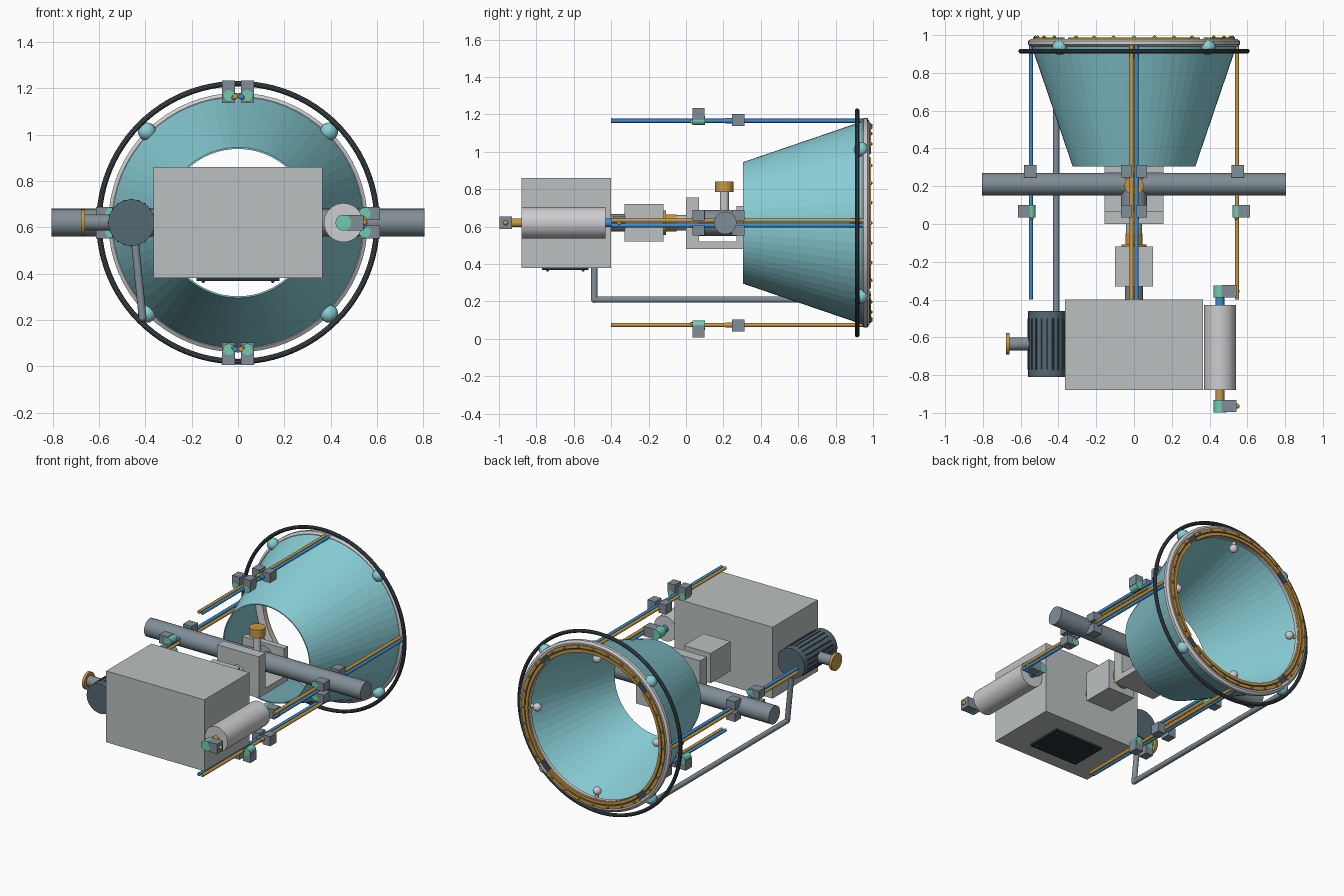
import bpy, bmesh
from math import sin, cos, pi, radians
from mathutils import Vector, Matrix

if "Cube" in bpy.data.objects:
    bpy.data.objects.remove(bpy.data.objects["Cube"])

AXIS_Z = 0.62


def material(name, rgb):
    m = bpy.data.materials.new(name)
    m.use_nodes = True
    m.diffuse_color = (*rgb, 1)
    m.node_tree.nodes["Principled BSDF"].inputs["Base Color"].default_value = (*rgb, 1)
    return m


teal = material("teal", (0.25, 0.62, 0.68))
mint = material("mint", (0.16, 0.6, 0.43))
grey = material("steel grey", (0.22, 0.27, 0.31))
pale = material("pale grey", (0.5, 0.53, 0.53))
silver = material("silver", (0.61, 0.61, 0.63))
gold = material("gold", (0.58, 0.32, 0.06))
blue = material("blue", (0.05, 0.27, 0.62))
slate = material("slate", (0.09, 0.14, 0.17))
dark = material("dark grey", (0.055, 0.07, 0.08))
black = material("panel black", (0.02, 0.03, 0.04))


def finish(name, bm, mat, smooth=True):
    bmesh.ops.recalc_face_normals(bm, faces=bm.faces)
    me = bpy.data.meshes.new(name)
    bm.to_mesh(me)
    bm.free()
    me.materials.append(mat)
    if smooth:
        me.polygons.foreach_set("use_smooth", [True] * len(me.polygons))
        me.set_sharp_from_angle(angle=radians(35))
    ob = bpy.data.objects.new(name, me)
    bpy.context.collection.objects.link(ob)
    return ob


def box(name, x, y, z, mat):
    """Box from (low, high) ranges."""
    bm = bmesh.new()
    mid = [(a + b) / 2 for a, b in (x, y, z)]
    size = [b - a for a, b in (x, y, z)]
    bmesh.ops.create_cube(bm, size=1, matrix=Matrix.Translation(mid) @ Matrix.Diagonal((*size, 1)))
    return finish(name, bm, mat, False)


def rod(name, p, q, r, mat, n=32):
    """Cylinder between two points."""
    p, q = Vector(p), Vector(q)
    d = q - p
    m = Matrix.Translation((p + q) / 2) @ d.to_track_quat('Z', 'Y').to_matrix().to_4x4()
    bm = bmesh.new()
    bmesh.ops.create_cone(bm, cap_ends=True, segments=n, radius1=r, radius2=r, depth=d.length, matrix=m)
    return finish(name, bm, mat)


def ball(name, p, r, mat, n=20):
    bm = bmesh.new()
    bmesh.ops.create_uvsphere(bm, u_segments=n, v_segments=n // 2, radius=r, matrix=Matrix.Translation(p))
    return finish(name, bm, mat)


def polar(a, r, t, y):
    """Point at angle a, radius r and sideways offset t around the long axis."""
    return Vector((cos(a) * r - sin(a) * t, y, AXIS_Z + sin(a) * r + cos(a) * t))


def ring(name, profile, mat, start=0, sweep=2 * pi, n=64, smooth=True):
    """Closed (radius, y) profile swept around the long axis."""
    bm = bmesh.new()
    full = sweep > 6.28
    loops = [[bm.verts.new(polar(start + sweep * i / n, r, 0, y)) for r, y in profile]
             for i in range(n if full else n + 1)]
    k = len(profile)
    for i in range(n):
        a, b = loops[i], loops[(i + 1) % len(loops)]
        for j in range(k):
            bm.faces.new((a[j], a[(j + 1) % k], b[(j + 1) % k], b[j]))
    if not full:
        bm.faces.new(loops[0])
        bm.faces.new(loops[-1])
    return finish(name, bm, mat, smooth)


def band(r0, r1, y0, y1):
    return [(r0, y0), (r1, y0), (r1, y1), (r0, y1)]


def polar_box(name, a, r, t, y, mat):
    bm = bmesh.new()
    mid = polar(a, sum(r) / 2, sum(t) / 2, sum(y) / 2)
    m = (Matrix.Translation(mid) @ Matrix.Rotation(-a, 4, 'Y')
         @ Matrix.Diagonal((r[1] - r[0], y[1] - y[0], t[1] - t[0], 1)))
    bmesh.ops.create_cube(bm, size=1, matrix=m)
    return finish(name, bm, mat, False)


# Conical shell, rear rim and outer hoop
ring("cone_shell", [(0.325, 0.305), (0.545, 0.95), (0.535, 0.95), (0.318, 0.305)], teal, smooth=False)
ring("rear_rim", [(0.485, 0.95), (0.545, 0.94), (0.56, 0.95), (0.56, 0.97), (0.545, 0.98), (0.485, 0.975)], silver)
ring("rim_groove", band(0.49, 0.53, 0.97, 0.98), dark)
ring("outer_hoop", [(0.6 + 0.012 * cos(k * pi / 5), 0.915 + 0.012 * sin(k * pi / 5)) for k in range(10)], dark, n=96)
for k in range(4):
    a = k * pi / 2
    # Gold rim segments with small bolts
    for r0, r1 in ((0.487, 0.506), (0.513, 0.534)):
        ring("rim_segment", band(r0, r1, 0.97, 0.988), gold, a - radians(41), radians(82), 20)
    for j in range(-3, 4):
        ball("rim_bolt", polar(a + j * radians(12), 0.522, 0, 0.988), 0.01, gold, 8)
    # Inner knobs and outer diagonal knobs
    rod("inner_stem", polar(a, 0.5, 0, 0.95), polar(a, 0.44, 0, 0.945), 0.013, silver, 12)
    ball("inner_knob", polar(a, 0.445, 0, 0.945), 0.027, silver)
    ball("outer_knob", polar(a + pi / 4, 0.556, 0, 0.935), 0.039, teal)

    # Paired rails with clamps
    for t, mat in ((0.013, gold), (-0.013, blue)):
        s = 1 if t > 0 else -1
        rod("rail", polar(a, 0.546, t, -0.4), polar(a, 0.546, t, 0.95), 0.011, mat, 16)
        rod("rail_sleeve", polar(a, 0.546, t, 0.21), polar(a, 0.546, t, 0.25), 0.014, mat, 16)
        side = sorted((s * 0.012, s * 0.068))
        polar_box("rear_clamp", a, (0.517, 0.582), side, (0.245, 0.312), grey)
        polar_box("front_clamp", a, (0.55, 0.614), side, (0.035, 0.1), grey)
        rod("clamp_pad", polar(a, 0.547, s * 0.04, 0.034), polar(a, 0.547, s * 0.04, 0.101), 0.025, mint, 20)
        ball("clamp_screw", polar(a, 0.54, s * 0.018, 0.03), 0.01, gold, 10)

# Cross tube and main housing
rod("cross_tube", (-0.805, 0.21, AXIS_Z), (0.805, 0.21, AXIS_Z), 0.06, grey)
box("main_housing", (-0.365, 0.365), (-0.88, -0.4), (0.38, 0.86), pale)
box("bottom_panel", (-0.18, 0.18), (-0.77, -0.52), (0.367, 0.381), black)
for x in (-0.15, 0.15):
    for y in (-0.74, -0.55):
        ball("panel_screw", (x, y, 0.367), 0.008, slate, 8)

# Centre linkage between the housing and the cone
Z = AXIS_Z
rod("housing_neck", (0, -0.41, Z), (0, -0.32, Z), 0.047, grey)
box("gear_block", (-0.1, 0.1), (-0.33, -0.12), (0.52, 0.72), pale)
rod("gear_flange", (0, -0.125, Z), (0, -0.108, Z), 0.065, gold)
rod("gear_neck", (0, -0.11, Z), (0, -0.05, Z), 0.045, gold)
rod("plate_neck", (0, -0.06, Z), (0, 0.01, Z), 0.042, pale)
box("front_plate", (-0.155, 0.155), (0, 0.07), (0.48, 0.757), pale)
box("tray", (-0.155, 0.155), (0.07, 0.31), (0.48, 0.52), pale)
box("rear_plate", (-0.155, 0.155), (0.27, 0.31), (0.52, 0.71), pale)
rod("hub", (0, 0.07, Z), (0, 0.27, Z), 0.07, grey)

# Valve on the cross tube
rod("valve_stem", (0, 0.205, 0.66), (0, 0.205, 0.79), 0.024, silver)
rod("valve_cap", (0, 0.205, 0.785), (0, 0.205, 0.84), 0.05, gold)

# Ribbed motor with its side outlet
MX = -0.46
rod("motor", (MX, -0.81, Z), (MX, -0.46, Z), 0.1, slate, 40)
for k in range(20):
    c, s = cos(k * pi / 10), sin(k * pi / 10)
    x, z = MX + 0.0985 * c, Z + 0.0985 * s
    rod("motor_rib", (x, -0.77, z), (x, -0.5, z), 0.005, dark, 8)
rod("outlet_pipe", (-0.54, -0.635, Z), (-0.67, -0.635, Z), 0.035, grey)
rod("outlet_flange", (-0.678, -0.635, Z), (-0.66, -0.635, Z), 0.057, gold)

# Bent pipe from the motor to the rim
elbow = (-0.412, -0.49, 0.21)
rod("drop_pipe", (-0.445, -0.49, 0.54), elbow, 0.017, grey, 20)
ball("pipe_elbow", elbow, 0.0175, grey)
rod("long_pipe", elbow, (-0.412, 0.92, 0.21), 0.017, grey, 20)

# Side canister with end fittings
CX = 0.455
rod("canister", (CX, -0.88, Z), (CX, -0.43, Z), 0.084, silver, 40)
rod("canister_front_rod", (CX, -0.94, Z), (CX, -0.87, Z), 0.023, gold)
rod("canister_rear_rod", (CX, -0.44, Z), (CX, -0.38, Z), 0.023, blue)
for y in (-0.997, -0.39):
    rod("fitting_pad", (CX, y, Z), (CX, y + 0.065, Z), 0.034, mint)
    box("fitting_block", (0.465, 0.542), (y + 0.001, y + 0.066), (0.587, 0.653), grey)
    ball("fitting_screw", (0.545, y + 0.033, Z), 0.014, gold, 12)
